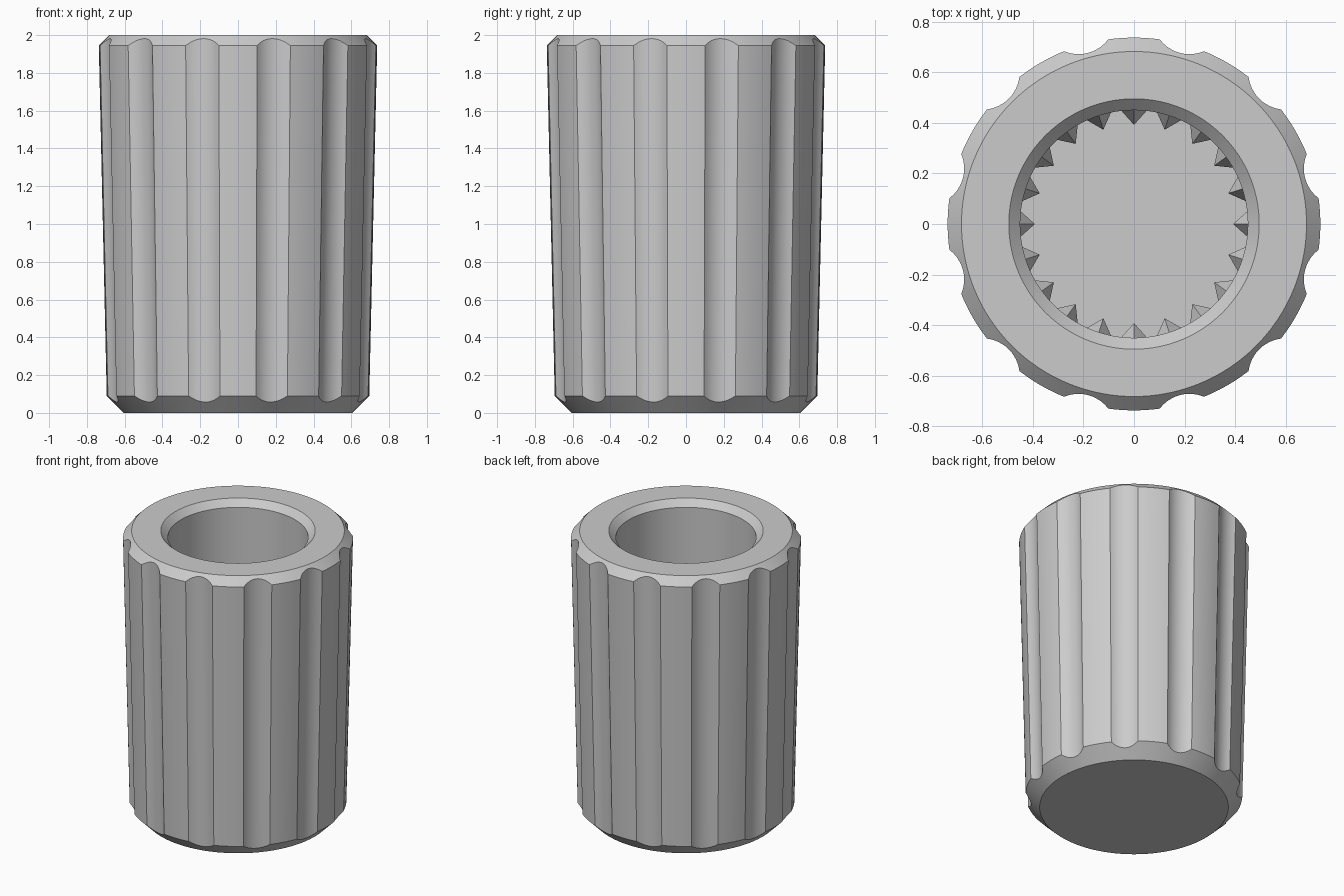
import bpy, bmesh, math

if "Cube" in bpy.data.objects:
    bpy.data.objects.remove(bpy.data.objects["Cube"])

grey = bpy.data.materials.new("plain grey")
grey.diffuse_color = (0.6, 0.6, 0.6, 1)
grey.use_nodes = True
grey.node_tree.nodes["Principled BSDF"].inputs["Base Color"].default_value = grey.diffuse_color


def finish(bm, name):
    bmesh.ops.recalc_face_normals(bm, faces=bm.faces)
    mesh = bpy.data.meshes.new(name)
    bm.to_mesh(mesh)
    bm.free()
    mesh.materials.append(grey)
    obj = bpy.data.objects.new(name, mesh)
    bpy.context.collection.objects.link(obj)
    bpy.ops.object.select_all(action='DESELECT')
    obj.select_set(True)
    bpy.context.view_layer.objects.active = obj
    return obj


# Fluted knob body: one vertical profile per angle, chamfers follow the flutes
FLUTES, HALF = 12, math.radians(7.1)
FLOOR = 0.2
ARC = 0.15          # radius of the round flute cutter
PITCH = 2 * math.pi / FLUTES


def outer(radius, phi):
    """Radius of the side wall at angle phi from a flute centre."""
    if abs(phi) >= HALF - 1e-6:
        return radius
    w = radius * math.sin(HALF)
    centre = radius * math.cos(HALF) + math.sqrt(ARC**2 - w**2)
    return centre * math.cos(phi) - math.sqrt(ARC**2 - (centre * math.sin(phi))**2)


phis = [HALF * (i / 5 - 1) for i in range(11)]
phis += [HALF + (PITCH - 2 * HALF) * i / 6 for i in range(1, 6)]

bm = bmesh.new()
columns = []
for k in range(FLUTES):
    for phi in phis:
        a = (k + 0.5) * PITCH + phi
        low, high = outer(0.695, phi), outer(0.737, phi)
        profile = [(0.605, 0), (low, low - 0.605), (high, 2.682 - high), (0.682, 2),
                   (0.495, 2), (0.45, 1.955), (0.45, FLOOR)]
        columns.append([bm.verts.new((r * math.cos(a), r * math.sin(a), z))
                        for r, z in profile])
for c, d in zip(columns, columns[1:] + columns[:1]):
    for i in range(len(c) - 1):
        bm.faces.new((c[i], d[i], d[i + 1], c[i + 1]))
bm.faces.new([c[0] for c in columns])     # underside
bm.faces.new([c[-1] for c in columns])    # bore floor
finish(bm, "knob_body")
bpy.ops.object.shade_smooth_by_angle(angle=math.radians(18))

# Ring of pointed spline teeth deep in the bore, with sloped lead-in tops
bm = bmesh.new()
TEETH = 20
for k in range(TEETH):
    a = 2 * math.pi * k / TEETH
    half = math.radians(6.5)

    def point(r, off, z):
        return bm.verts.new((r * math.cos(a + off), r * math.sin(a + off), z))

    bottom = [point(0.452, -half, FLOOR), point(0.392, 0, FLOOR), point(0.452, half, FLOOR)]
    top = [point(0.452, -half, 1.12), point(0.392, 0, 1.1), point(0.452, half, 1.12)]
    peak = point(0.452, 0, 1.2)
    bm.faces.new((bottom[0], bottom[1], top[1], top[0]))
    bm.faces.new((bottom[1], bottom[2], top[2], top[1]))
    bm.faces.new((top[0], top[1], peak))
    bm.faces.new((top[1], top[2], peak))
    bm.faces.new((bottom[2], bottom[0], top[0], peak, top[2]))
    bm.faces.new(bottom[::-1])
finish(bm, "spline_teeth")
